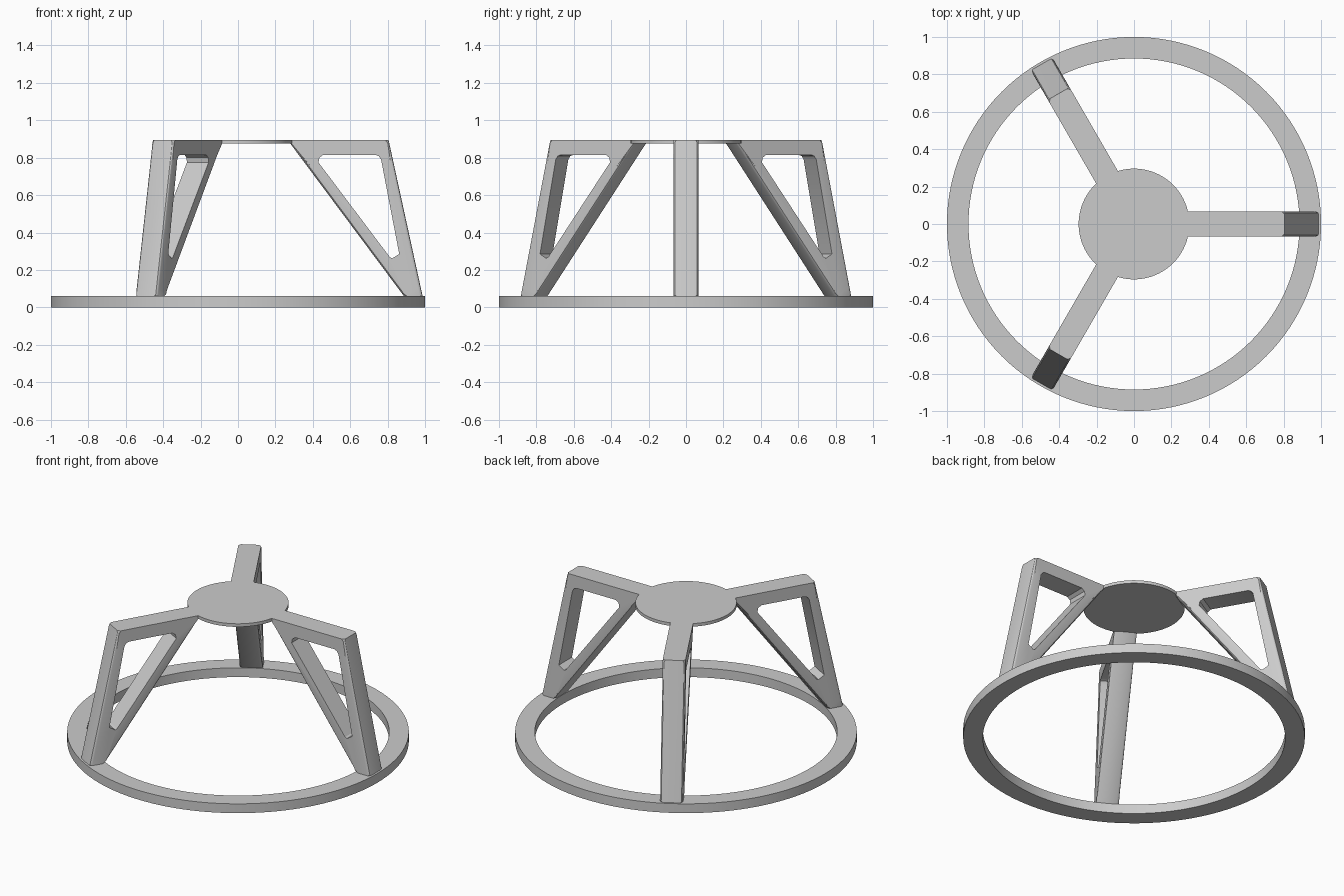
import bpy, bmesh, math
from mathutils import Matrix, Vector

cube = bpy.data.objects.get("Cube")
if cube:
    bpy.data.objects.remove(cube, do_unlink=True)

grey = bpy.data.materials.new("plain grey")
grey.use_nodes = True
colour = (0.6, 0.6, 0.6, 1)
grey.diffuse_color = colour
grey.node_tree.nodes["Principled BSDF"].inputs["Base Color"].default_value = colour

SEGMENTS = 128
RING_TOP, TOP = 0.06, 0.895
HALF_WIDTH = 0.067


def finish(name, bm):
    """Turn a bmesh into a named grey object, smooth with sharp edges kept."""
    bmesh.ops.recalc_face_normals(bm, faces=bm.faces)
    mesh = bpy.data.meshes.new(name)
    bm.to_mesh(mesh)
    bm.free()
    mesh.materials.append(grey)
    obj = bpy.data.objects.new(name, mesh)
    bpy.context.collection.objects.link(obj)
    bpy.ops.object.select_all(action='DESELECT')
    obj.select_set(True)
    bpy.context.view_layer.objects.active = obj
    bpy.ops.object.shade_smooth_by_angle(angle=math.radians(25))
    return obj


def lathe(name, profile, closed):
    """Spin a radius/height profile around the z axis."""
    bm = bmesh.new()
    verts = [bm.verts.new((r, 0, z)) for r, z in profile]
    edges = [bm.edges.new(pair) for pair in zip(verts, verts[1:])]
    if closed:
        edges.append(bm.edges.new((verts[-1], verts[0])))
    bmesh.ops.spin(bm, geom=verts + edges, cent=(0, 0, 0), axis=(0, 0, 1),
                   angle=math.tau, steps=SEGMENTS, use_duplicate=False)
    bmesh.ops.remove_doubles(bm, verts=bm.verts, dist=0.0001)
    return finish(name, bm)


# Base ring
lathe("base_ring", [(0.885, 0), (1, 0), (1, RING_TOP), (0.885, RING_TOP)], True)

# Central disc on top
bm = bmesh.new()
bmesh.ops.create_cone(bm, cap_ends=True, segments=SEGMENTS, radius1=0.296,
                      radius2=0.296, depth=0.02,
                      matrix=Matrix.Translation((0, 0, TOP - 0.01)))
finish("top_disc", bm)

# Leg side profile: outline and window, as radius and height
outline = [(0.265, TOP), (0.805, TOP), (0.987, RING_TOP), (0.887, RING_TOP)]
window = [(0.43, 0.775), (0.435, 0.8), (0.455, 0.815), (0.735, 0.815),
          (0.753, 0.808), (0.765, 0.79), (0.862, 0.285), (0.825, 0.262),
          (0.812, 0.268)]


def build_leg(name, angle):
    bm = bmesh.new()
    edges = []
    for loop in (outline, window):
        verts = [bm.verts.new((x, -HALF_WIDTH, z)) for x, z in loop]
        edges += [bm.edges.new((v, verts[i - 1])) for i, v in enumerate(verts)]
    bmesh.ops.triangle_fill(bm, edges=edges, use_beauty=True, normal=(0, -1, 0))
    out = bmesh.ops.extrude_face_region(bm, geom=bm.faces[:], use_keep_orig=True)
    moved = [g for g in out["geom"] if isinstance(g, bmesh.types.BMVert)]
    bmesh.ops.translate(bm, verts=moved, vec=(0, 2 * HALF_WIDTH, 0))
    bmesh.ops.recalc_face_normals(bm, faces=bm.faces)

    # Round the long edges of the two sloping outer faces
    corners = [Vector((x, 0, z)) for x, z in outline]

    def corner_index(v):
        flat = Vector((v.co.x, 0, v.co.z))
        return next((i for i, c in enumerate(corners) if (c - flat).length < 1e-4), -1)

    slopes = [e for e in bm.edges
              if abs(e.verts[0].co.y - e.verts[1].co.y) < 1e-4
              and sorted(map(corner_index, e.verts)) in ([1, 2], [0, 3])]
    bmesh.ops.bevel(bm, geom=slopes, offset=0.015, segments=3, profile=0.5,
                    affect='EDGES', clamp_overlap=True)
    bmesh.ops.rotate(bm, verts=bm.verts, cent=(0, 0, 0),
                     matrix=Matrix.Rotation(angle, 3, 'Z'))
    finish(name, bm)


# Three legs evenly spaced
for i, place in enumerate(("left", "back", "front")):
    build_leg(place + "_leg", i * math.tau / 3)
